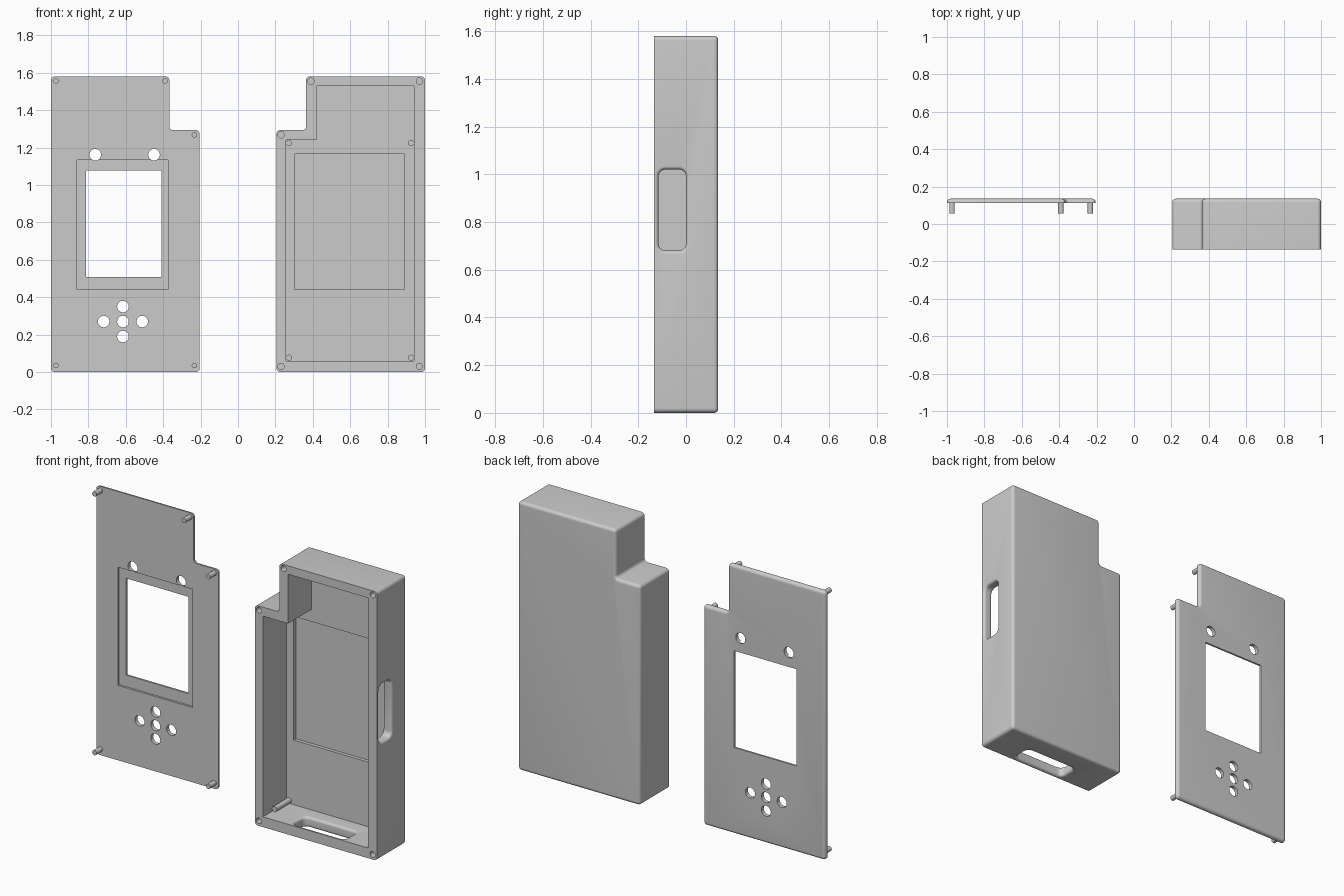
import bpy, bmesh
from math import sin, cos, pi, radians
from mathutils import Vector

if "Cube" in bpy.data.objects:
    bpy.data.objects.remove(bpy.data.objects["Cube"])


def outline(corners, r, inset=0.0, n=6):
    """Right-angled CCW polygon with rounded corners, shrunk by inset."""
    pts, count = [], len(corners)
    for i in range(count):
        a, p, b = (Vector(corners[(i + k) % count]) for k in (-1, 0, 1))
        d1, d2 = (p - a).normalized(), (b - p).normalized()
        q = p + inset * Vector((-d1.y - d2.y, d1.x + d2.x))
        if r == 0:
            pts.append(q)
            continue
        convex = d1.x * d2.y - d1.y * d2.x > 0
        R = r - inset if convex else r + inset
        c = q + R * (d2 - d1)
        for k in range(n + 1):
            t = k / n * pi / 2
            pts.append(c + R * (d1 * sin(t) - d2 * cos(t)))
    return pts


def rect(a0, a1, b0, b1):
    return [(a0, b0), (a1, b0), (a1, b1), (a0, b1)]


def loft(name, corners, r, rings, axis='y'):
    """Solid through rings of (depth along axis, inset)."""
    place = {'x': lambda p, d: (d, p.x, p.y),
             'y': lambda p, d: (p.x, d, p.y),
             'z': lambda p, d: (p.x, p.y, d)}[axis]
    bm = bmesh.new()
    loops = [[bm.verts.new(place(p, d)) for p in outline(corners, r, i)]
             for d, i in rings]
    n = len(loops[0])
    for lo, hi in zip(loops, loops[1:]):
        for k in range(n):
            bm.faces.new((lo[k], lo[(k + 1) % n], hi[(k + 1) % n], hi[k]))
    bm.faces.new(loops[0])
    bm.faces.new(loops[-1])
    bmesh.ops.recalc_face_normals(bm, faces=bm.faces)
    mesh = bpy.data.meshes.new(name)
    bm.to_mesh(mesh)
    bm.free()
    ob = bpy.data.objects.new(name, mesh)
    bpy.context.collection.objects.link(ob)
    return ob


def rod(name, x, z, r, y0, y1):
    bpy.ops.mesh.primitive_cylinder_add(vertices=32, radius=r, depth=y1 - y0,
                                        location=(x, (y0 + y1) / 2, z),
                                        rotation=(pi / 2, 0, 0))
    ob = bpy.context.object
    ob.name = name
    smooth(ob)
    return ob


def activate(ob):
    bpy.ops.object.select_all(action='DESELECT')
    ob.select_set(True)
    bpy.context.view_layer.objects.active = ob


def smooth(ob):
    activate(ob)
    bpy.ops.object.shade_smooth_by_angle(angle=radians(30))


def cut(ob, *cutters):
    activate(ob)
    for c in cutters:
        m = ob.modifiers.new("cut", 'BOOLEAN')
        m.operation, m.solver, m.object = 'DIFFERENCE', 'EXACT', c
        bpy.ops.object.modifier_apply(modifier=m.name)
        bpy.data.objects.remove(c)


def shell(name, corners, y0, y1, r=0.02):
    """Body with a sharp front and a rounded back edge."""
    f = r * 0.9
    rings = [(y0, 0)] + [(y1 - f + f * sin(k * pi / 12), f - f * cos(k * pi / 12))
                         for k in range(7)]
    return loft(name, corners, r, rings)


def slot(corners, inner, outer, axis, f=0.015):
    """Slot cutter flared with a fillet on both wall faces."""
    s = 1 if outer > inner else -1
    arc = [(f - f * cos(k * pi / 12), -f + f * sin(k * pi / 12)) for k in range(7)]
    rings = [(inner - s * 0.02, -f)] + [(inner + s * d, i) for d, i in arc]
    rings += [(outer - s * d, i) for d, i in reversed(arc)] + [(outer + s * 0.02, -f)]
    return loft("slot_cutter", corners, 0.03, rings, axis)


# Case: stepped body, cavity, floor recess
case = shell("case_body", [(0.205, 0), (1, 0), (1, 1.58), (0.364, 1.58),
                           (0.364, 1.293), (0.205, 1.293)], -0.135, 0.135)
cavity = [(0.256, 0.06), (0.941, 0.06), (0.941, 1.53), (0.42, 1.53),
          (0.42, 1.24), (0.256, 1.24)]
cut(case,
    loft("cavity_cutter", cavity, 0, [(-0.2, 0), (0.085, 0)]),
    loft("recess_cutter", rect(0.303, 0.891, 0.44, 1.167), 0, [(0, 0), (0.105, 0)]),
    slot(rect(-0.115, 0, 0.68, 1.02), 0.941, 1.0, 'x'),
    slot(rect(0.435, 0.775, -0.115, 0), 0.06, 0.0, 'z'))

# Case: peg sockets in the rim
for x, z in [(0.39, 1.555), (0.97, 1.555), (0.23, 1.268), (0.23, 0.03), (0.97, 0.03)]:
    cut(case, rod("socket_cutter", x, z, 0.017, -0.2, -0.07))
smooth(case)

# Case: board posts standing on the floor
for x in (0.272, 0.925):
    for z in (0.077, 1.224):
        rod("board_post", x, z, 0.016, -0.05, 0.09)

# Lid: plate, screen window with inner ledge
lid = shell("lid_plate", [(-1, 0), (-0.205, 0), (-0.205, 1.293), (-0.367, 1.293),
                          (-0.367, 1.58), (-1, 1.58)], 0.112, 0.135)
cut(lid,
    loft("ledge_cutter", rect(-0.86, -0.374, 0.44, 1.135), 0, [(0.05, 0), (0.124, 0)]),
    loft("window_cutter", rect(-0.814, -0.408, 0.508, 1.077), 0, [(0.04, 0), (0.2, 0)]))

# Lid: indicator and button holes
for x, z in [(-0.763, 1.162), (-0.449, 1.162), (-0.615, 0.27), (-0.615, 0.35),
             (-0.615, 0.19), (-0.718, 0.27), (-0.512, 0.27)]:
    cut(lid, rod("hole_cutter", x, z, 0.031, 0.05, 0.2))
smooth(lid)

# Lid: locating pegs
for x, z in [(-0.973, 1.556), (-0.391, 1.556), (-0.233, 1.268),
             (-0.973, 0.035), (-0.233, 0.035)]:
    rod("lid_peg", x, z, 0.0145, 0.056, 0.118)
